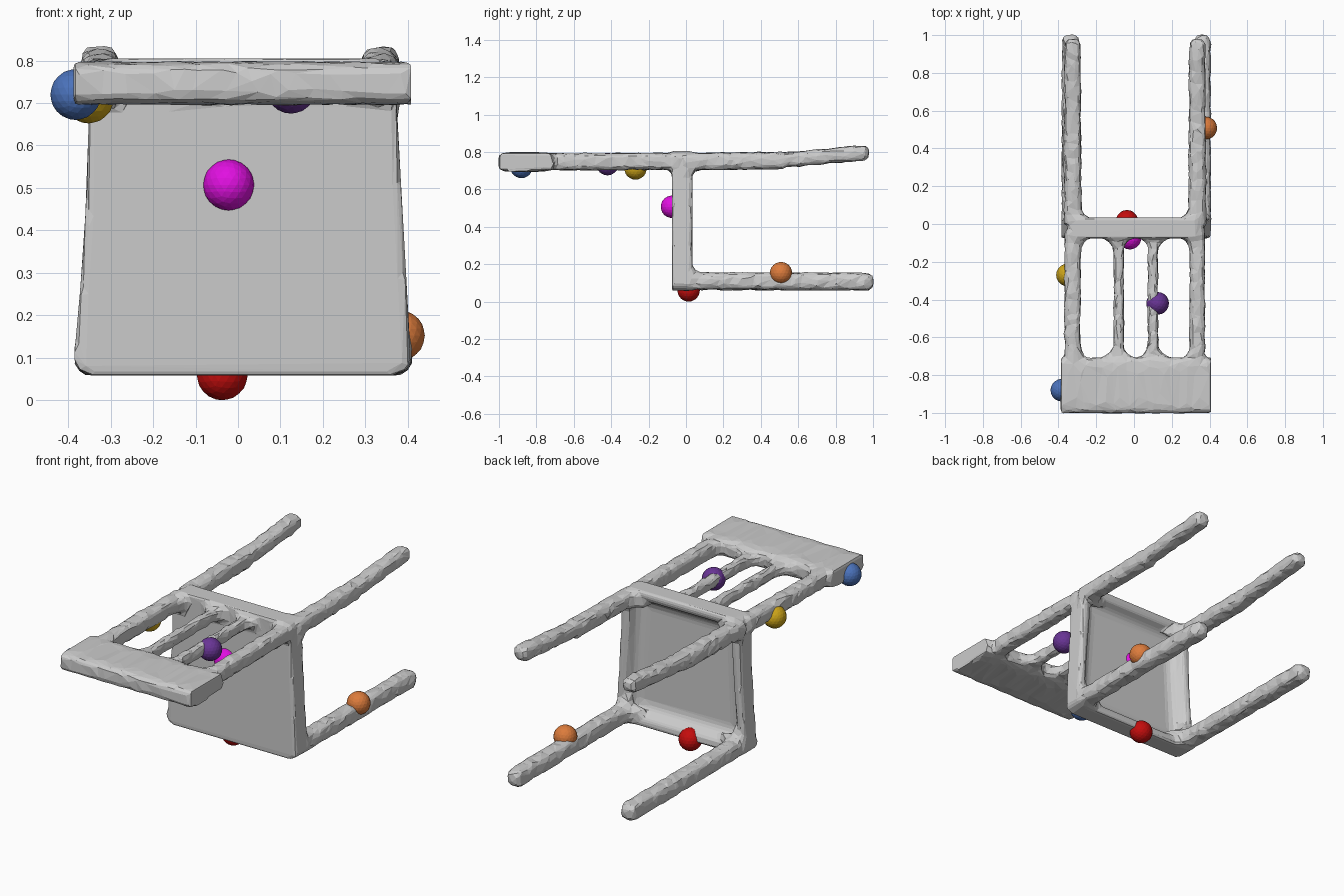
import bpy, bmesh, math, random
from mathutils import Vector

if "Cube" in bpy.data.objects:
    bpy.data.objects.remove(bpy.data.objects["Cube"])

random.seed(4)


def material(name, rgb):
    m = bpy.data.materials.new(name)
    m.diffuse_color = (*rgb, 1)
    m.use_nodes = True
    m.node_tree.nodes["Principled BSDF"].inputs["Base Color"].default_value = m.diffuse_color
    return m


def fillet(d, r):
    """Extra width of a quarter-round fillet at distance d from the joint."""
    d = max(0.0, d)
    return 0.0 if d >= r else r - math.sqrt(r * r - (r - d) ** 2)


def bar(bm, a, b, axis, u, v, hu, hv, flare=(0, 0), at_start=True, at_end=False,
        tips=(False, True), bump=0.006, sides=14, power=0.6):
    """Rounded, slightly bumpy bar from a to b, filleted into its neighbours."""
    a, b = Vector(a), Vector(b)
    length = (b - a).length
    n = max(4, round(length / 0.022))
    rings = []
    for i in range(n + 1):
        d = length * i / n
        c = a.lerp(b, i / n)
        lo = hi = hu
        for used, dist in ((at_start, d - 0.02), (at_end, length - d - 0.02)):
            if used:
                lo += fillet(dist, flare[0]) if flare[0] else 0
                hi += fillet(dist, flare[1]) if flare[1] else 0
        s = 1.0
        for used, dist in ((tips[0], d), (tips[1], length - d)):
            if used and dist < 0.04:
                s = 0.55 + 0.45 * math.sqrt(1 - (1 - dist / 0.04) ** 2)
        ring = []
        for k in range(sides):
            t = math.tau * (k + 0.5) / sides
            cu = math.copysign(abs(math.cos(t)) ** power, math.cos(t))
            cv = math.copysign(abs(math.sin(t)) ** power, math.sin(t))
            p = c.copy()
            p[u] += s * cu * (hi if cu > 0 else lo) + random.uniform(-bump, bump)
            p[v] += s * cv * hv + random.uniform(-bump, bump)
            ring.append(bm.verts.new(p))
        rings.append(ring)
    for r0, r1 in zip(rings, rings[1:]):
        for k in range(sides):
            m = (k + 1) % sides
            bm.faces.new((r0[k], r0[m], r1[m], r1[k]))
    bm.faces.new(rings[0][::-1])
    bm.faces.new(rings[-1])


def seat(bm, nx=44, nz=44):
    """Upright seat slab: flat front, dished back with a filleted rim."""
    z0, z1 = 0.058, 0.805
    front, back = [], []
    for j in range(nz + 1):
        z = z0 + (z1 - z0) * j / nz
        t = min(1, max(0, (0.8 - z) / 0.7))
        corner = fillet(min(z - z0, z1 - z), 0.04)
        left = -0.35 - 0.037 * t * t + corner
        right = 0.368 + 0.039 * t - corner
        fr, br = [], []
        for i in range(nx + 1):
            x = left + (right - left) * i / nx
            e = min(x - left, right - x, z - z0, z1 - z)
            y = 0.035 if e < 0.05 else -0.035 + fillet(e - 0.05, 0.07)
            fr.append(bm.verts.new((x, -0.076, z)))
            br.append(bm.verts.new((x, y, z)))
        front.append(fr)
        back.append(br)
    for j in range(nz):
        for i in range(nx):
            bm.faces.new((front[j][i], front[j][i + 1], front[j + 1][i + 1], front[j + 1][i]))
            bm.faces.new((back[j][i], back[j + 1][i], back[j + 1][i + 1], back[j][i + 1]))
        bm.faces.new((front[j][0], front[j + 1][0], back[j + 1][0], back[j][0]))
        bm.faces.new((front[j][nx], back[j][nx], back[j + 1][nx], front[j + 1][nx]))
    for i in range(nx):
        bm.faces.new((front[0][i], back[0][i], back[0][i + 1], front[0][i + 1]))
        bm.faces.new((front[nz][i], front[nz][i + 1], back[nz][i + 1], back[nz][i]))


bm = bmesh.new()
seat(bm)

# Legs: upper pair kinks slightly upward, lower pair is straight
for x, fl in ((-0.325, (0, 0.08)), (0.335, (0.08, 0))):
    bar(bm, (x, 0.0, 0.748), (x, 0.52, 0.755), 1, 0, 2, 0.046, 0.046, fl, tips=(False, False))
    bar(bm, (x, 0.49, 0.755), (x, 0.98, 0.797), 1, 0, 2, 0.044, 0.041, at_start=False)
for x, fl in ((-0.335, (0, 0.08)), (0.36, (0.08, 0))):
    bar(bm, (x, 0.0, 0.11), (x, 1.003, 0.107), 1, 0, 2, 0.047, 0.047, fl)
    # Fillets in the other direction where legs meet the seat
    bar(bm, (x, 0.0, 0.12), (x * 0.99, 0.09, 0.115), 1, 2, 0, 0.04, 0.035,
        (0, 0.07), tips=(False, False), bump=0)
    xu = x * 0.97
    bar(bm, (xu, 0.0, 0.75), (xu, 0.09, 0.75), 1, 2, 0, 0.04, 0.035,
        (0.07, 0), tips=(False, False), bump=0)

# Backrest: outer posts, two slats and the broad end panel
for x, h, fl in ((-0.325, 0.043, (0, 0.085)), (0.335, 0.041, (0.085, 0))):
    bar(bm, (x, -0.04, 0.75), (x, -0.75, 0.748), 1, 0, 2, h, 0.046, fl,
        at_end=True, tips=(False, False))
for x, fl in ((-0.08, (0.085, 0.065)), (0.1, (0.065, 0.085))):
    bar(bm, (x, -0.05, 0.75), (x, -0.73, 0.745), 1, 0, 2, 0.028, 0.034, fl,
        at_end=True, tips=(False, False))
bar(bm, (-0.388, -0.855, 0.747), (0.408, -0.855, 0.747), 0, 1, 2, 0.147, 0.05,
    tips=(False, False), bump=0.004, sides=28, power=0.35)

bmesh.ops.recalc_face_normals(bm, faces=bm.faces)
mesh = bpy.data.meshes.new("chair")
bm.to_mesh(mesh)
bm.free()
chair = bpy.data.objects.new("chair", mesh)
bpy.context.collection.objects.link(chair)

# Fuse the parts, soften the joints, reduce to irregular flat facets
rm = chair.modifiers.new("fuse", "REMESH")
rm.mode = "VOXEL"
rm.voxel_size = 0.012
sm = chair.modifiers.new("soften", "SMOOTH")
sm.factor, sm.iterations = 0.5, 5
dc = chair.modifiers.new("facet", "DECIMATE")
dc.ratio = 0.07
deps = bpy.context.evaluated_depsgraph_get()
final = bpy.data.meshes.new_from_object(chair.evaluated_get(deps))
chair.modifiers.clear()
chair.data = final
final.materials.clear()
final.materials.append(material("light grey", (0.6, 0.6, 0.6)))
for p in final.polygons:
    p.use_smooth = False
    p.material_index = 0

# Coloured marker balls
for name, rgb, pos in (
        ("blue", (0.07, 0.17, 0.5), (-0.382, -0.88, 0.72)),
        ("yellow", (0.62, 0.38, 0.01), (-0.352, -0.27, 0.712)),
        ("purple", (0.14, 0.035, 0.3), (0.125, -0.42, 0.735)),
        ("magenta", (0.75, 0.005, 0.75), (-0.022, -0.075, 0.507)),
        ("red", (0.55, 0.004, 0.004), (-0.037, 0.014, 0.06)),
        ("orange", (0.72, 0.2, 0.045), (0.38, 0.508, 0.152))):
    b = bmesh.new()
    bmesh.ops.create_icosphere(b, subdivisions=3, radius=0.06)
    me = bpy.data.meshes.new(name + "_ball")
    b.to_mesh(me)
    b.free()
    me.materials.append(material(name, rgb))
    ob = bpy.data.objects.new(name + "_ball", me)
    ob.location = pos
    bpy.context.collection.objects.link(ob)
